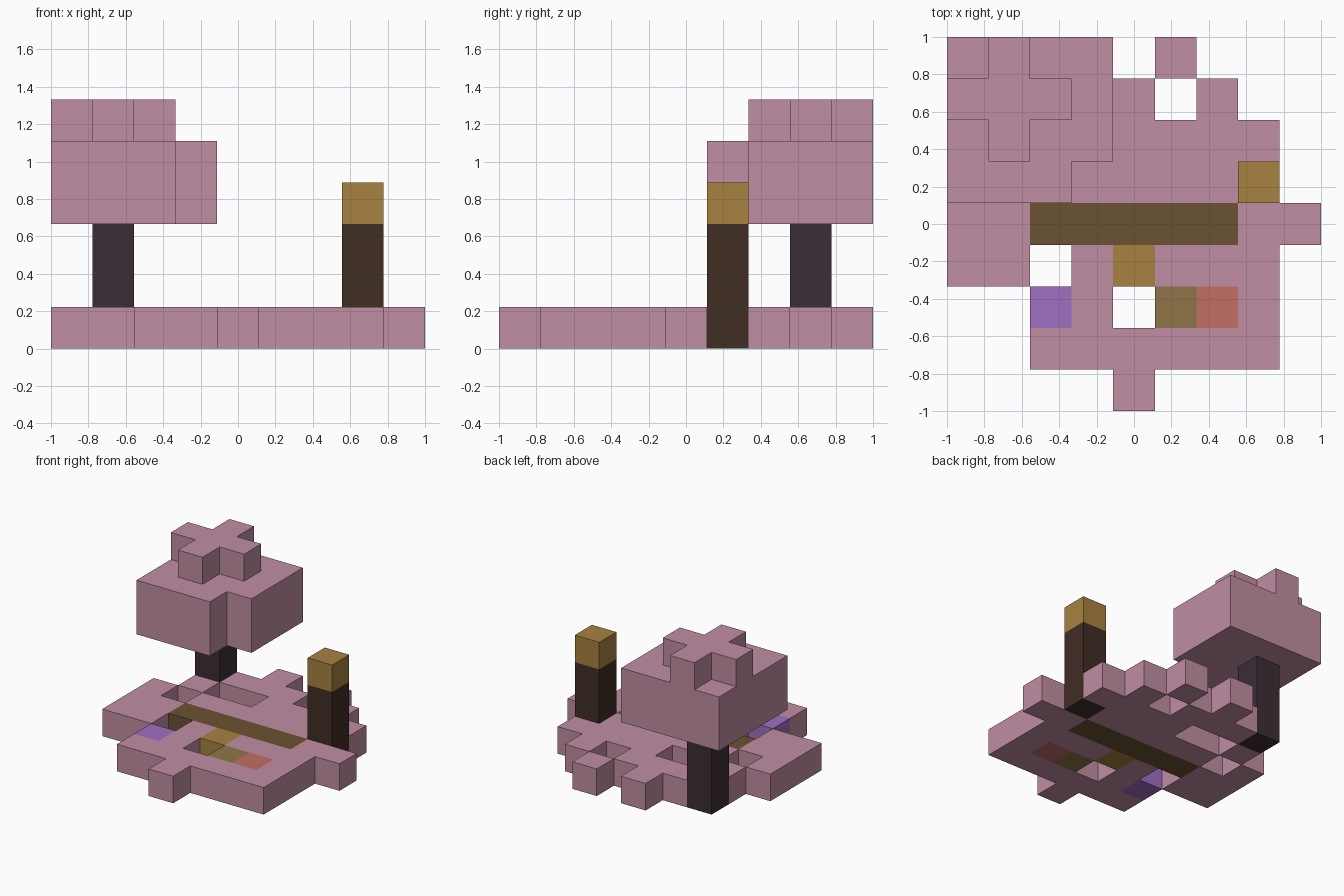
import bpy, bmesh
from mathutils import Vector

cube = bpy.data.objects.get("Cube")
if cube:
    bpy.data.objects.remove(cube, do_unlink=True)

CELL = 2 / 9


def srgb(r, g, b):
    return tuple((c / 255 / 12.92) if c < 11 else ((c / 255 + 0.055) / 1.055) ** 2.4
                 for c in (r, g, b)) + (1.0,)


def material(name, rgb):
    m = bpy.data.materials.new(name)
    m.use_nodes = True
    m.diffuse_color = srgb(*rgb)
    m.node_tree.nodes["Principled BSDF"].inputs["Base Color"].default_value = srgb(*rgb)
    return m


pink = material("blossom pink", (192, 142, 163))
gold = material("lamp gold", (168, 130, 65))
materials = {
    "P": pink, "C": pink, "G": gold, "L": gold,
    "T": material("trunk plum", (60, 45, 55)),
    "D": material("post dark brown", (64, 45, 36)),
    "B": material("path brown", (106, 82, 50)),
    "V": material("violet", (160, 110, 194)),
    "O": material("olive", (141, 118, 72)),
    "R": material("coral red", (193, 110, 99)),
}
names = {"P": "ground", "C": "tree_canopy", "G": "gold_tile", "L": "post_lamp",
         "T": "tree_trunk", "D": "lamp_post", "B": "path", "V": "violet_tile",
         "O": "olive_tile", "R": "coral_tile"}

# Each layer is drawn from the back row to the front row
ground = ["...P.P...",
          ".TPPP.P..",
          ".P..PPPP.",
          "P.PPPPPD.",
          "PPBBBBBPP",
          "PP.PGPPP.",
          "..VP.ORP.",
          "..PPPPPP.",
          "....P...."]
stems = ["", ".T", "", ".......D"]
canopy = ["CCCC"] * 3 + ["CCC"]
canopy_with_lamp = canopy[:3] + ["CCC....L"]
crown = [".C", "CCC", ".C"]
layers = [ground, stems, stems, canopy_with_lamp, canopy, crown]

cells = {}
for k, layer in enumerate(layers):
    for row, line in enumerate(layer):
        for i, key in enumerate(line):
            if key != ".":
                cells[(i, 8 - row, k)] = key


def build_part(key):
    """Join the outer faces of all blocks that belong to one part."""
    bm = bmesh.new()
    for cell, owner in cells.items():
        if owner != key:
            continue
        for axis in range(3):
            for side in (0, 1):
                step = [0, 0, 0]
                step[axis] = 2 * side - 1
                if tuple(c + s for c, s in zip(cell, step)) in cells:
                    continue
                u, v = (axis + 1) % 3, (axis + 2) % 3
                corners = []
                for a, b in ((0, 0), (1, 0), (1, 1), (0, 1)):
                    p = Vector(cell)
                    p[axis] += side
                    p[u] += a
                    p[v] += b
                    corners.append(bm.verts.new(p * CELL - Vector((1, 1, 0))))
                bm.faces.new(corners if side else corners[::-1])
    bmesh.ops.remove_doubles(bm, verts=bm.verts, dist=CELL / 100)
    mesh = bpy.data.meshes.new(names[key])
    bm.to_mesh(mesh)
    bm.free()
    mesh.materials.append(materials[key])
    bpy.context.collection.objects.link(bpy.data.objects.new(names[key], mesh))


for key in names:
    build_part(key)
